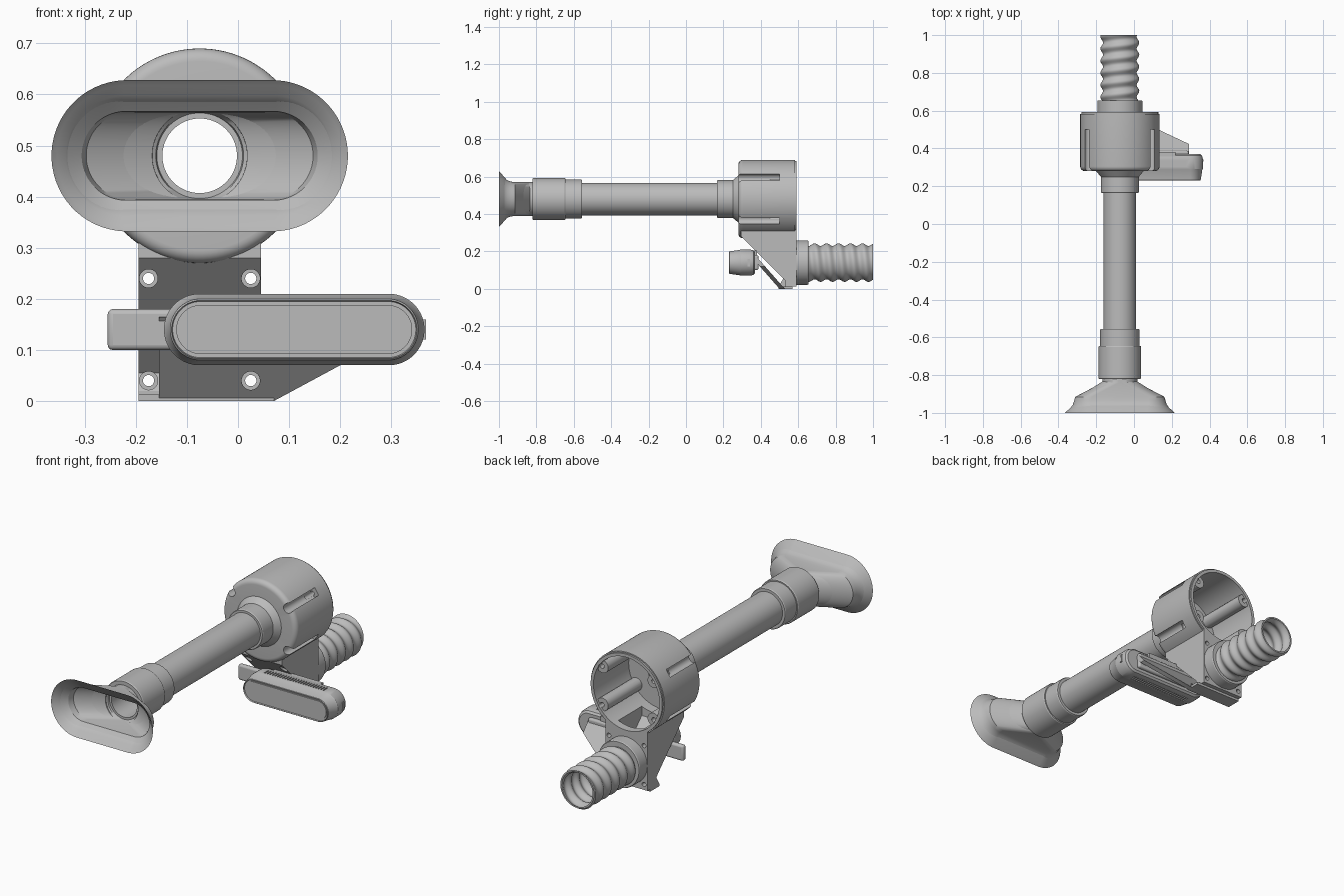
import bpy, bmesh
from math import cos, sin, pi, radians, copysign

default = bpy.data.objects.get("Cube")
if default:
    bpy.data.objects.remove(default, do_unlink=True)

grey = bpy.data.materials.new("satin grey")
grey.use_nodes = True
grey.diffuse_color = (0.5, 0.5, 0.5, 1)
grey.node_tree.nodes["Principled BSDF"].inputs["Base Color"].default_value = (0.5, 0.5, 0.5, 1)

CX = -0.075             # common centre plane of tube, housing and hose
TUBE = (CX, 0.48)       # axis positions as (x, z)
HOSE = (CX, 0.14)
BAR = (0.11, 0.14)
parts = []


def finish(name, bm):
    bmesh.ops.recalc_face_normals(bm, faces=bm.faces)
    mesh = bpy.data.meshes.new(name)
    bm.to_mesh(mesh)
    bm.free()
    mesh.materials.append(grey)
    ob = bpy.data.objects.new(name, mesh)
    bpy.context.collection.objects.link(ob)
    parts.append(ob)
    return ob


def loft(name, centre, sections, closed=False, n=64, ripple=0, pitch=0.064):
    """Skin rounded-slot sections (y, half width, half height) along y."""
    bm = bmesh.new()
    rings = []
    for y, hw, hh, *wavy in sections:
        ring = []
        for i in range(n):
            a = 2 * pi * (i + 0.5) / n
            r = hh + (ripple * cos(2 * pi * y / pitch + a) if wavy else 0)
            x = copysign(hw - hh, cos(a)) + r * cos(a)
            ring.append(bm.verts.new((centre[0] + x, y, centre[1] + r * sin(a))))
        rings.append(ring)
    pairs = list(zip(rings, rings[1:]))
    if closed:
        pairs.append((rings[-1], rings[0]))
    else:
        bm.faces.new(rings[0])
        bm.faces.new(rings[-1])
    for p, q in pairs:
        for i in range(n):
            j = (i + 1) % n
            bm.faces.new((p[i], p[j], q[j], q[i]))
    return finish(name, bm)


def lathe(name, centre, profile, closed=True, n=64):
    return loft(name, centre, [(y, r, r) for y, r in profile], closed, n)


def rod(name, centre, r, y0, y1, n=32):
    return lathe(name, centre, [(y0, r), (y1, r)], False, n)


def prism(name, pts, lo, hi, axis="x", shear=0):
    """Extrude an outline: (y, z) points along x, or (x, z) points along y."""
    bm = bmesh.new()
    place = (lambda p, d: (d, p[0], p[1])) if axis == "x" else \
            (lambda p, d: (p[0], d + shear * p[1], p[1]))
    a, b = ([bm.verts.new(place(p, d)) for p in pts] for d in (lo, hi))
    bm.faces.new(a)
    bm.faces.new(b)
    for i in range(len(pts)):
        j = (i + 1) % len(pts)
        bm.faces.new((a[i], a[j], b[j], b[i]))
    return finish(name, bm)


def box(name, x0, x1, y0, y1, z0, z1):
    return prism(name, [(y0, z0), (y1, z0), (y1, z1), (y0, z1)], x0, x1)


def combine(target, tools, operation="DIFFERENCE", keep=False):
    for tool in tools:
        mod = target.modifiers.new("cut", "BOOLEAN")
        mod.operation, mod.object, mod.solver = operation, tool, "EXACT"
    graph = bpy.context.evaluated_depsgraph_get()
    mesh = bpy.data.meshes.new_from_object(target.evaluated_get(graph))
    target.modifiers.clear()
    target.data = mesh
    if not keep:
        for tool in tools:
            parts.remove(tool)
            bpy.data.objects.remove(tool, do_unlink=True)


# Flared mouthpiece: outer skin going back, inner skin returning
loft("mouthpiece", TUBE, [
    (-1, .29, .148), (-.99, .28, .138), (-.975, .262, .118), (-.955, .248, .1),
    (-.935, .242, .093), (-.915, .236, .091), (-.84, .093, .091), (-.78, .091, .091),
    (-.78, .075, .075), (-.83, .086, .086), (-.915, .222, .085), (-.945, .231, .087),
    (-.99, .28, .139)], closed=True)

# Straight tube and its stepped sleeves
lathe("main_tube", TUBE, [(-.82, .087), (.3, .087), (.3, .073), (-.82, .073)])
lathe("front_sleeve", TUBE, [(-.82, .11), (-.815, .113), (-.65, .113), (-.645, .11),
                             (-.645, .08), (-.82, .08)])
lathe("front_sleeve_step", TUBE, [(-.65, .104), (-.56, .104), (-.555, .101),
                                  (-.555, .08), (-.65, .08)])
lathe("rear_sleeve", TUBE, [(.165, .098), (.17, .101), (.25, .101), (.285, .13),
                            (.285, .08), (.165, .08)])

# Round housing, open at the back
fillet = [(.28 + .025 * (1 - sin(a)), .185 + .025 * cos(a))
          for a in [pi / 2 * (1 - i / 6) for i in range(7)]]
housing = lathe("housing", TUBE, [(.28, .08)] + fillet + [
    (.583, .21), (.583, .204), (.592, .204), (.592, .188), (.305, .188), (.305, .08)], n=96)
corners = [(sx * cos(radians(34)), sz * sin(radians(34))) for sx in (1, -1) for sz in (1, -1)]


def corner_rods(radius, r, y0, y1):
    return [rod("corner_rod", (CX + radius * u, TUBE[1] + radius * v), r, y0, y1)
            for u, v in corners]


combine(housing, corner_rods(.175, .033, .295, .58), "UNION")
combine(housing, corner_rods(.196, .024, .25, .5))
combine(housing, corner_rods(.178, .012, .45, .62))
combine(housing, [box("port_cut", CX - .075, CX + .075, .36, .55, .2, .34)])

# Sloping duct joining the housing to the hose
duct = prism("duct", [(.295, .34), (.295, .28), (.53, .045), (.53, .012), (.592, .012),
                      (.592, .34)], CX - .12, CX + .12)
combine(duct, [rod("housing_space", TUBE, .2, .2, .7, 96)])
combine(duct, [prism("duct_space", [(.36, .4), (.36, .26), (.54, .08), (.555, .08), (.555, .4)],
                     CX - .075, CX + .075)])
combine(duct, [rod("hose_bore", HOSE, .086, .545, .65, 48)])

# Bracket: sloping arm, foot, side block and the strip behind the sensor bar
arm = prism("bracket_arm", [(-.155, 0), (.07, 0), (.2, .07), (.29, .118), (.29, .165),
                            (-.155, .165)], .5, .528, "y", -.88)
foot = box("bracket_foot", -.195, .07, .495, .57, 0, .013)
side_block = prism("side_block", [(.5, 0), (.57, 0), (.57, .08), (.535, .08), (.5, .02)],
                   -.195, -.155)
strip = box("mounting_strip", -.255, .29, .362, .388, .1, .18)
bevel = strip.modifiers.new("round", "BEVEL")
bevel.width, bevel.segments = .01, 3

# Screw holes with counterbores through duct and bracket
for dx in (-.1, .1):
    for z in (.04, .24):
        cutters = [rod("counterbore", (CX + dx, z), .018, .2, .54),
                   rod("screw_hole", (CX + dx, z), .011, .2, .7)]
        for ob in (duct, arm, side_block):
            combine(ob, cutters, keep=ob is not side_block)

# Hose collar and open-ended corrugated hose with a helical ridge
lathe("hose_collar", HOSE, [(.585, .119), (.65, .119), (.655, .116), (.655, .085), (.585, .085)])
steps = 66
hose = [(.64 + .36 * i / steps, .096, .096, True) for i in range(steps + 1)]
hose += [(y, r, r, True) for y, r in ((1, .09), (.64, .084))]
hose[-1] = (.64, .084, .084)
hose[-2:-1] = [(1 - .36 * i / steps, .088, .088, True) for i in range(steps)]
loft("corrugated_hose", HOSE, hose, closed=True, ripple=.007)

# Sensor bar with a recessed front panel and vent slots
bar = loft("sensor_bar", BAR, [
    (.236, .232, .049), (.236, .238, .055), (.229, .24, .057), (.232, .243, .06),
    (.288, .252, .068), (.292, .255, .07), (.345, .255, .07), (.362, .25, .065),
    (.37, .24, .055)], n=48)
loft("front_panel", BAR, [(.238, .231, .048), (.231, .231, .048)], n=48)
vents = bmesh.new()
for row_z in (.21, .07):
    for i in range(24):
        hit = bmesh.ops.create_cube(vents, size=1)["verts"]
        bmesh.ops.scale(vents, verts=hit, vec=(.006, .034, .012))
        bmesh.ops.translate(vents, verts=hit, vec=(-.06 + .0145 * i, .32, row_z))
combine(bar, [finish("vent_cutter", vents)])
box("top_ridge", -.05, .22, .355, .38, .18, .206)

# End socket and rear screws of the bar
box("end_socket", .355, .368, .33, .342, .12, .16)
for x in (-.08, .05, .18, .26):
    rod("rear_screw", (x, .14), .009, .386, .392, 20)

# Smooth curved faces while keeping crisp edges
for ob in parts:
    ob.data.shade_smooth()
    ob.data.set_sharp_from_angle(angle=radians(30))
